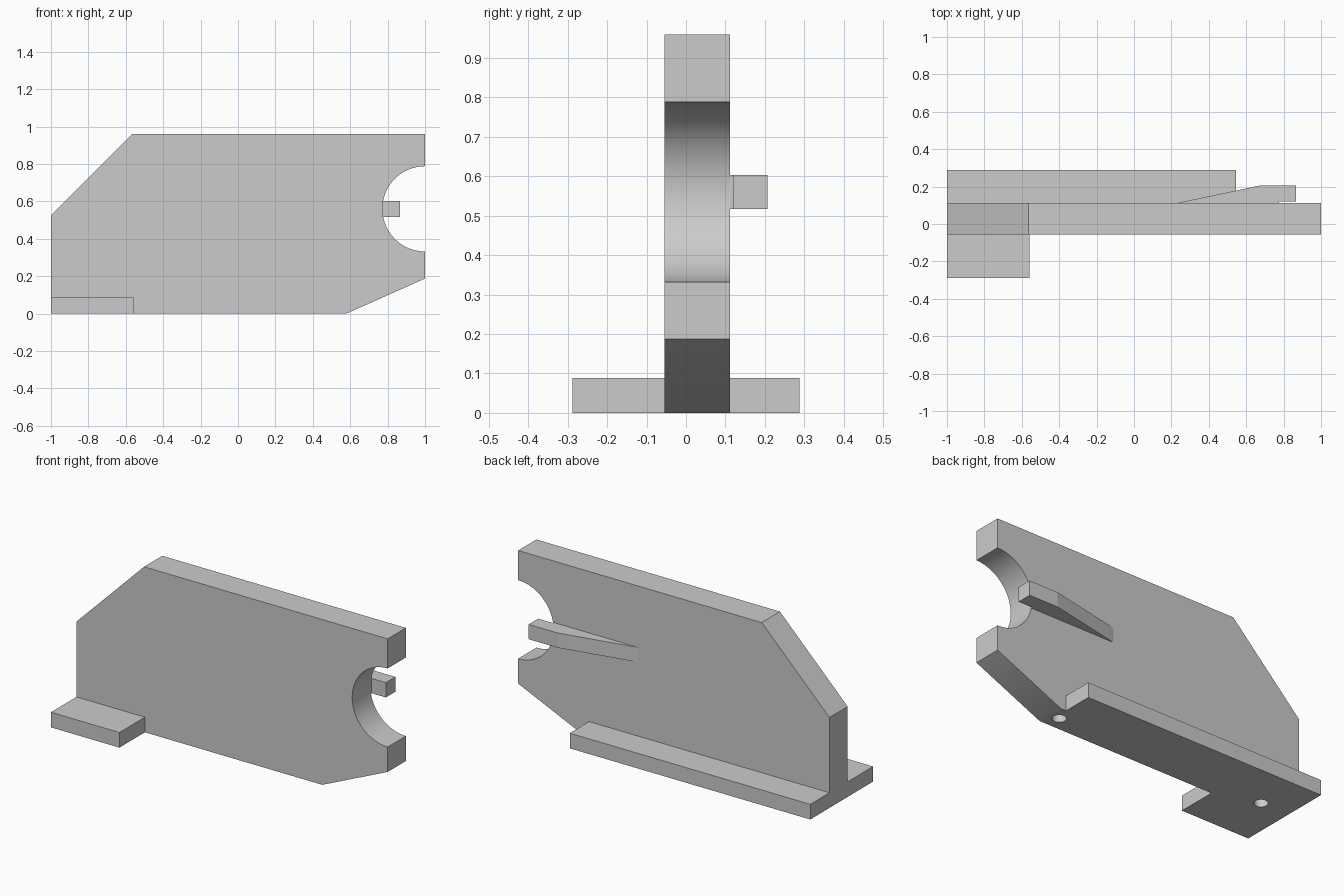
import bpy
import bmesh
from math import cos, sin, pi, radians
from mathutils import Vector

cube = bpy.data.objects.get("Cube")
if cube:
    bpy.data.objects.remove(cube, do_unlink=True)

grey = bpy.data.materials.new("light grey")
grey.use_nodes = True
colour = (0.6, 0.6, 0.6, 1)
grey.diffuse_color = colour
grey.node_tree.nodes["Principled BSDF"].inputs["Base Color"].default_value = colour


def prism(name, outline, start, end, axis):
    """Extrude an outline along y (points are x, z) or z (points are x, y)."""
    bm = bmesh.new()
    if axis == "y":
        points = [(a, start, b) for a, b in outline]
        move = Vector((0, end - start, 0))
    else:
        points = [(a, b, start) for a, b in outline]
        move = Vector((0, 0, end - start))
    face = bm.faces.new([bm.verts.new(p) for p in points])
    out = bmesh.ops.extrude_face_region(bm, geom=[face])
    bmesh.ops.translate(bm, vec=move, verts=[g for g in out["geom"] if isinstance(g, bmesh.types.BMVert)])
    bmesh.ops.recalc_face_normals(bm, faces=bm.faces)
    mesh = bpy.data.meshes.new(name)
    bm.to_mesh(mesh)
    bm.free()
    mesh.materials.append(grey)
    obj = bpy.data.objects.new(name, mesh)
    bpy.context.collection.objects.link(obj)
    return obj


def rectangle(x0, x1, y0, y1):
    return [(x0, y0), (x1, y0), (x1, y1), (x0, y1)]


def arc(cx, cy, radius, first, last, steps):
    angles = [first + (last - first) * i / steps for i in range(steps + 1)]
    return [(cx + radius * cos(a), cy + radius * sin(a)) for a in angles]


FRONT, BACK, DEPTH = -0.055, 0.112, 0.288

# Upright plate with cut corners and a half-round notch
outline = [(-1, 0), (0.58, 0), (1, 0.187)]
outline += arc(1, 0.56, 0.228, 1.5 * pi, 0.5 * pi, 40)
outline += [(1, 0.96), (-0.565, 0.96), (-1, 0.525)]
plate = prism("upright_plate", outline, FRONT, BACK, "y")

# Blind mounting holes in the underside
for x in (-0.82, 0.52):
    circle = arc(x, 0.028, 0.037, 0, 2 * pi, 32)[:-1]
    cutter = prism("hole_cutter", circle, -0.1, 0.25, "z")
    cutter.hide_render = True
    cut = plate.modifiers.new("hole", "BOOLEAN")
    cut.operation = "DIFFERENCE"
    cut.solver = "EXACT"
    cut.object = cutter
    bpy.context.view_layer.objects.active = plate
    bpy.ops.object.modifier_apply(modifier=cut.name)
    bpy.data.objects.remove(cutter, do_unlink=True)

bpy.ops.object.select_all(action="DESELECT")
plate.select_set(True)
bpy.context.view_layer.objects.active = plate
bpy.ops.object.shade_smooth_by_angle(angle=radians(30))

# Feet on both sides of the plate
prism("back_foot", rectangle(-1, 0.545, BACK, DEPTH), 0, 0.088, "z")
prism("front_foot", rectangle(-1, -0.56, -DEPTH, FRONT), 0, 0.088, "z")

# Wedge arm reaching over the notch, with a small gap behind its tip
arm = [(0.23, BACK), (0.68, 0.207), (0.866, 0.207),
       (0.866, 0.12), (0.774, 0.12), (0.774, BACK)]
prism("wedge_arm", arm, 0.517, 0.603, "z")
